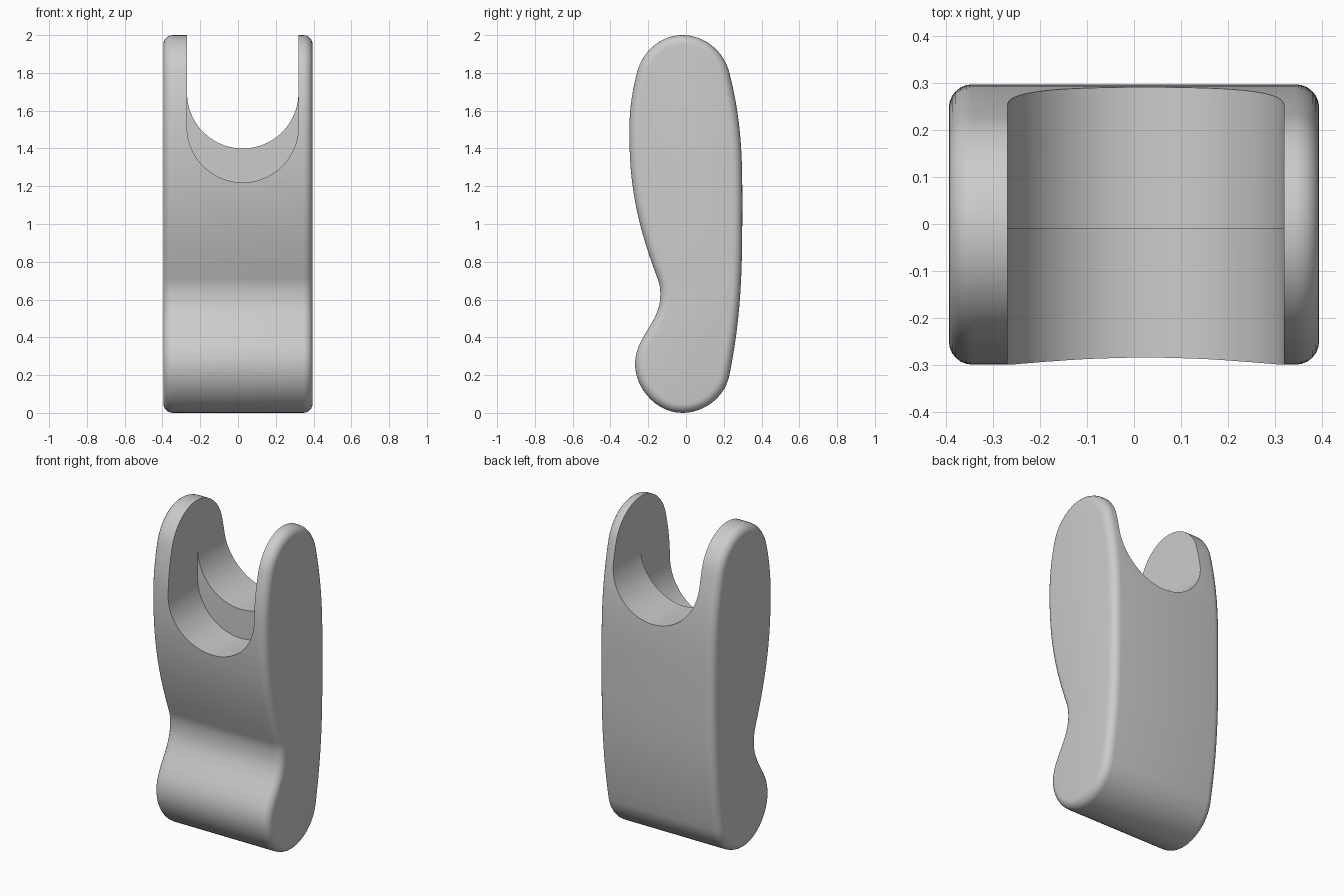
import bpy
import bmesh
import math
from mathutils import Vector
from mathutils.geometry import interpolate_bezier

if "Cube" in bpy.data.objects:
    bpy.data.objects.remove(bpy.data.objects["Cube"], do_unlink=True)

# Material
grey = bpy.data.materials.new("plain grey")
grey.use_nodes = True
colour = (0.6, 0.6, 0.6, 1)
grey.diffuse_color = colour
grey.node_tree.nodes["Principled BSDF"].inputs["Base Color"].default_value = colour


def prism(name, outline, axis_vector):
    """Extrude a closed 3D outline along a vector into a solid object."""
    bm = bmesh.new()
    face = bm.faces.new([bm.verts.new(p) for p in outline])
    moved = bmesh.ops.extrude_face_region(bm, geom=[face])["geom"]
    bmesh.ops.translate(bm, vec=axis_vector,
                        verts=[v for v in moved if isinstance(v, bmesh.types.BMVert)])
    bmesh.ops.recalc_face_normals(bm, faces=bm.faces)
    mesh = bpy.data.meshes.new(name)
    bm.to_mesh(mesh)
    bm.free()
    obj = bpy.data.objects.new(name, mesh)
    bpy.context.collection.objects.link(obj)
    return obj


# Side profile: (y, z) of each knot and the direction of travel there
knots = [
    ((-0.02, 2.0), (-1, 0)),
    ((-0.26, 1.8), (-0.25, -1)),
    ((-0.30, 1.48), (0, -1)),
    ((-0.15, 0.71), (0.38, -1)),
    ((-0.136, 0.62), (0, -1)),
    ((-0.27, 0.26), (0, -1)),
    ((-0.02, 0.0), (1, 0)),
    ((0.23, 0.2), (0.2, 1)),
    ((0.298, 1.15), (0, 1)),
    ((0.23, 1.8), (-0.25, 1)),
]


def smooth_outline(knots, steps=14):
    points = []
    for (a, da), (b, db) in zip(knots, knots[1:] + knots[:1]):
        a, b = Vector(a), Vector(b)
        reach = 0.37 * (b - a).length
        points += interpolate_bezier(a, a + Vector(da).normalized() * reach,
                                     b - Vector(db).normalized() * reach, b, steps)[:-1]
    return points


# Body: extruded profile with rounded side rims
half_width, rim = 0.395, 0.05
outline = [(-half_width, p[0], p[1]) for p in smooth_outline(knots)]
body = prism("body", outline, (2 * half_width, 0, 0))
bm = bmesh.new()
bm.from_mesh(body.data)
rims = [e for e in bm.edges if abs(e.verts[0].co.x - e.verts[1].co.x) < 1e-5]
bmesh.ops.bevel(bm, geom=rims, offset=rim, segments=6, profile=0.5, affect="EDGES")
bm.to_mesh(body.data)
bm.free()
body.data.materials.append(grey)


# Stepped U-shaped cradle: a deep front half and a shallower back half
def cut_slot(floor, y_start, y_end, centre=0.025, radius=0.295, steps=48):
    arc = [math.pi + math.pi * i / steps for i in range(steps + 1)]
    shape = [(centre + radius * math.cos(t), y_start,
              floor + radius + radius * math.sin(t)) for t in arc]
    shape += [(centre + radius, y_start, 3), (centre - radius, y_start, 3)]
    cutter = prism("slot_cutter", shape, (0, y_end - y_start, 0))
    cutter.hide_render = True
    mod = body.modifiers.new("slot", "BOOLEAN")
    mod.operation, mod.solver, mod.object = "DIFFERENCE", "EXACT", cutter
    bpy.ops.object.modifier_apply(modifier=mod.name)
    bpy.data.objects.remove(cutter, do_unlink=True)


bpy.ops.object.select_all(action="DESELECT")
body.select_set(True)
bpy.context.view_layer.objects.active = body
step_y = -0.01
cut_slot(1.22, -1, step_y)
cut_slot(1.4, step_y, 1)
bpy.ops.object.shade_smooth_by_angle(angle=math.radians(30))
